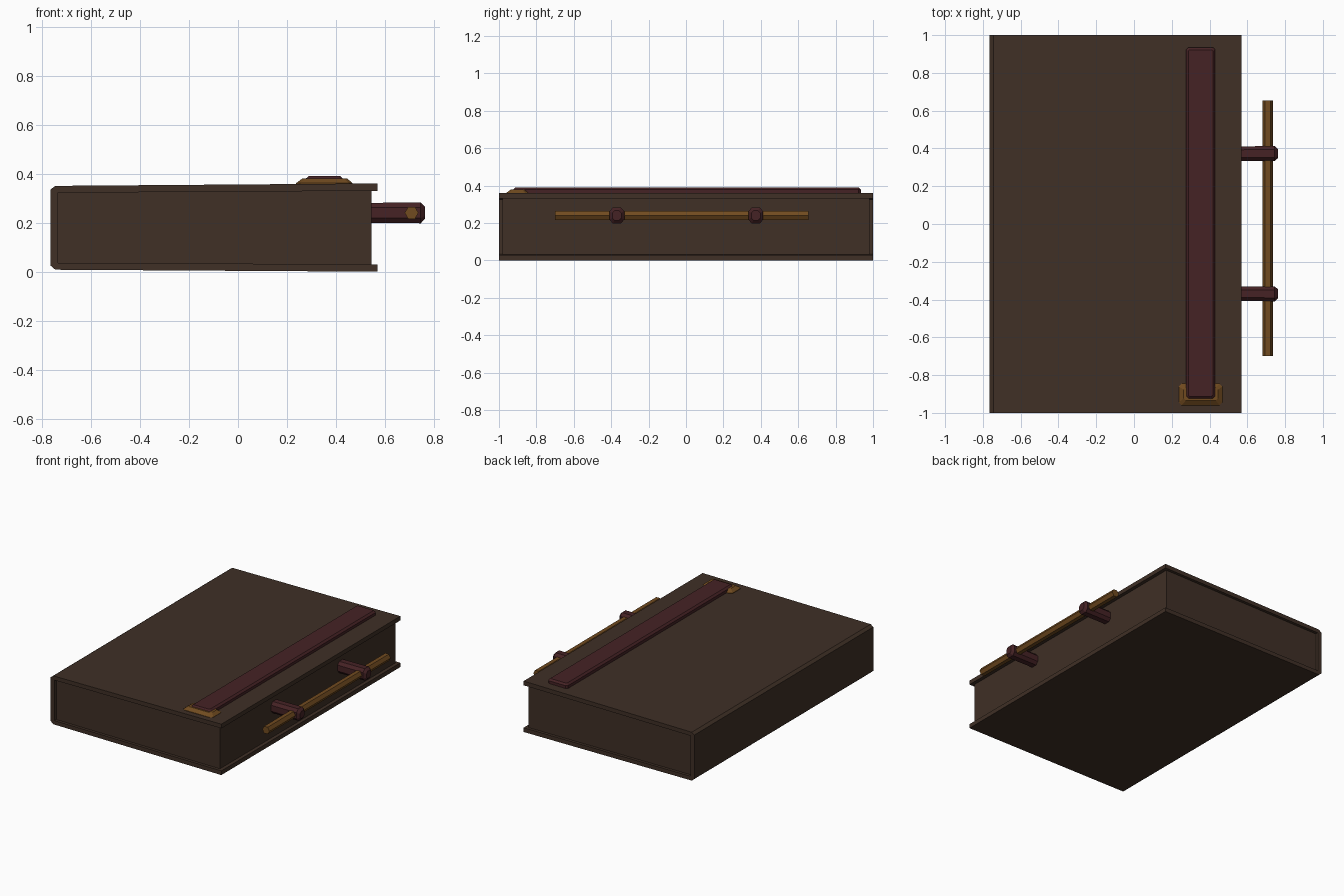
import bpy, bmesh, math
from mathutils import Matrix, Vector

if "Cube" in bpy.data.objects:
    bpy.data.objects.remove(bpy.data.objects["Cube"])


def material(name, color):
    m = bpy.data.materials.new(name)
    m.diffuse_color = (*color, 1)
    m.use_nodes = True
    m.node_tree.nodes["Principled BSDF"].inputs["Base Color"].default_value = m.diffuse_color
    return m


brown = material("dark brown leather", (0.050, 0.029, 0.019))
maroon = material("maroon leather", (0.060, 0.016, 0.018))
brass = material("aged brass", (0.165, 0.070, 0.014))


def loft(name, rings, mat):
    """Join equal-length rings of points and cap both ends."""
    bm = bmesh.new()
    loops = [[bm.verts.new(p) for p in ring] for ring in rings]
    n = len(loops[0])
    for a, b in zip(loops, loops[1:]):
        for i in range(n):
            j = (i + 1) % n
            bm.faces.new((a[i], a[j], b[j], b[i]))
    bm.faces.new(loops[0][::-1])
    bm.faces.new(loops[-1])
    bmesh.ops.recalc_face_normals(bm, faces=bm.faces)
    mesh = bpy.data.meshes.new(name)
    bm.to_mesh(mesh)
    bm.free()
    mesh.materials.append(mat)
    ob = bpy.data.objects.new(name, mesh)
    bpy.context.collection.objects.link(ob)
    return ob


def extrude_y(name, profile, y0, y1, mat):
    return loft(name, [[(x, y, z) for x, z in profile] for y in (y0, y1)], mat)


def rect(x0, x1, y0, y1, z, cut):
    """Rectangle with clipped corners at height z."""
    return [(x0 + cut, y0, z), (x1 - cut, y0, z), (x1, y0 + cut, z), (x1, y1 - cut, z),
            (x1 - cut, y1, z), (x0 + cut, y1, z), (x0, y1 - cut, z), (x0, y0 + cut, z)]


# Cover: one C-shaped wrap with a chamfered spine and slightly flaring boards
cover = [(0.57, 0.0), (-0.745, 0.008), (-0.765, 0.025), (-0.765, 0.335),
         (-0.745, 0.35), (0.57, 0.36), (0.57, 0.33), (-0.735, 0.322),
         (-0.735, 0.036), (0.57, 0.03)]
extrude_y("cover", cover, -1, 1, brown)

# Page block, recessed inside the boards
pages = [(-0.74, 0.03), (0.545, 0.025), (0.545, 0.335), (-0.74, 0.328)]
extrude_y("page_block", pages, -0.98, 0.98, brown)

# Strap along the front board
loft("strap", [rect(0.275, 0.43, -0.925, 0.935, 0.352, 0.012),
               rect(0.275, 0.43, -0.925, 0.935, 0.378, 0.012),
               rect(0.288, 0.417, -0.912, 0.922, 0.39, 0.006)], maroon)

# Brass tip under one end of the strap
loft("strap_tip", [rect(0.237, 0.468, -0.96, -0.845, 0.352, 0.015),
                   rect(0.237, 0.468, -0.96, -0.845, 0.361, 0.015),
                   rect(0.262, 0.445, -0.935, -0.865, 0.38, 0.012)], brass)

# Clasp posts: octagonal bars with a chamfered end
def post_ring(x, y, s):
    a, b, c, d = 0.04 * s, 0.043 * s, 0.021 * s, 0.022 * s
    pts = [(-c, -b), (c, -b), (a, -d), (a, d), (c, b), (-c, b), (-a, d), (-a, -d)]
    return [(x, y + u, 0.24 + v) for u, v in pts]


for label, y in (("back", 0.373), ("front", -0.37)):
    loft("clasp_post_" + label, [post_ring(0.54, y, 0.95), post_ring(0.735, y, 0.98),
                                 post_ring(0.745, y, 1.0), post_ring(0.762, y, 0.6)], maroon)

# Hexagonal brass rod through the posts
hexagon = [(0.708 + 0.028 * math.cos(i * math.pi / 3),
            0.24 + 0.028 * math.sin(i * math.pi / 3)) for i in range(6)]
extrude_y("clasp_rod", hexagon, -0.70, 0.655, brass)
